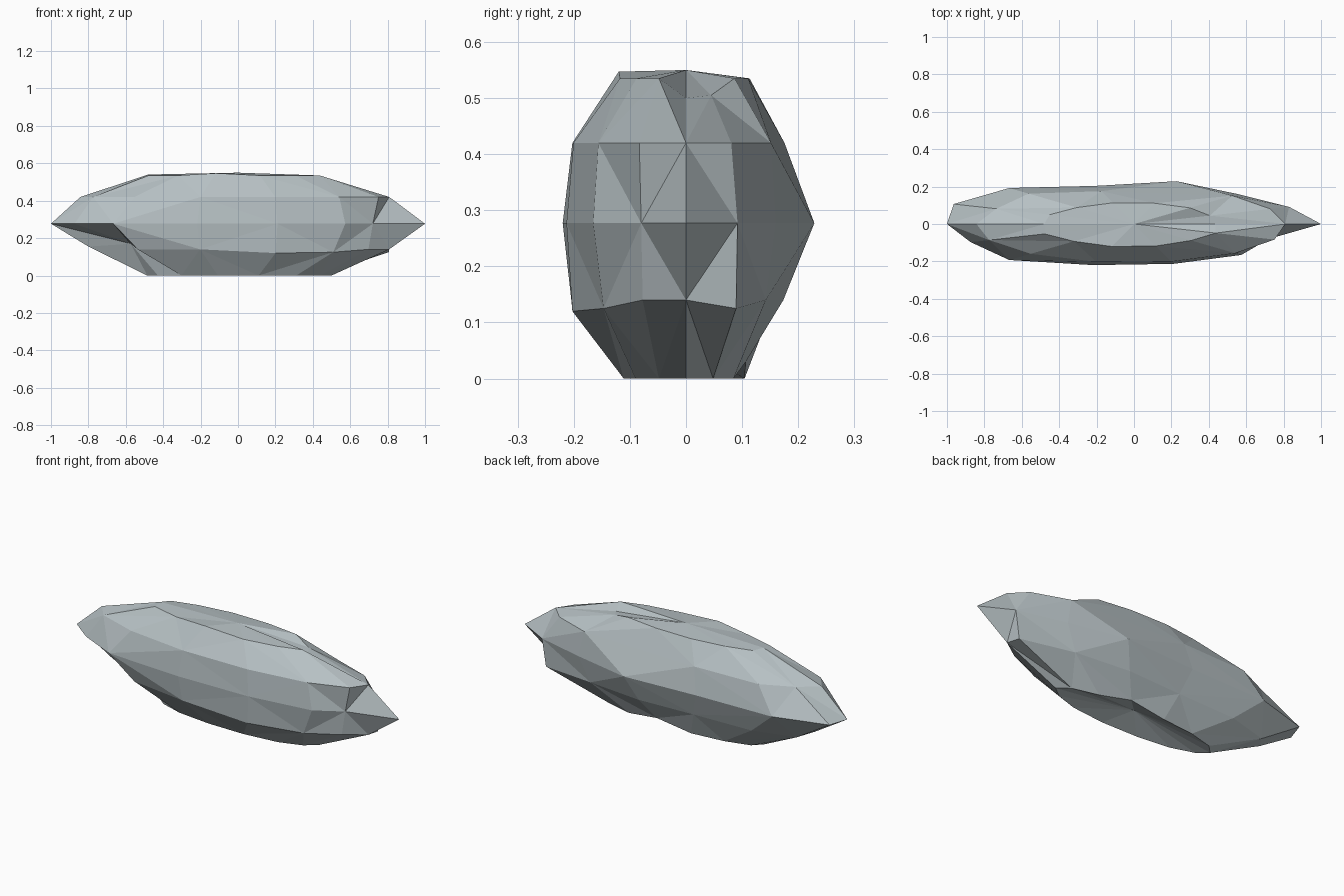
import bpy
import bmesh
from math import cos, sin, pi

cube = bpy.data.objects.get("Cube")
if cube:
    bpy.data.objects.remove(cube)

SIDES = 14
WIDTH = 0.23  # half depth relative to half length

# Each level: height, radius, and the dents and bulges around it in percent
levels = [
    (0.0, 0.485, [103, 100, 97, 98, 96, 98, 100, 100, 98, 100, 100, 102, 103, 100]),
    (0.14, 0.86, [94, 104, 92, 90, 82, 95, 96, 93, 74, 100, 106, 105, 95, 90]),
    (0.277, 1.0, [100, 92, 89, 102, 91, 107, 107, 100, 97, 107, 98, 95, 92, 80]),
    (0.42, 0.86, [94, 94, 98, 85, 91, 105, 95, 98, 100, 103, 105, 104, 101, 97]),
    (0.535, 0.5, [87, 90, 96, 99, 101, 98, 100, 96, 106, 103, 107, 105, 98, 97]),
]
# Small height changes: (level, side) -> offset
lifts = {(4, 0): -0.035, (4, 1): -0.03, (4, 10): 0.012, (4, 7): 0.005,
         (1, 1): -0.015, (1, 11): -0.02, (1, 12): -0.015, (1, 8): 0.03,
         (1, 7): 0.015, (0, 3): 0.03}

bm = bmesh.new()
rings = []
for row, (height, radius, dents) in enumerate(levels):
    ring = []
    for side, dent in enumerate(dents):
        angle = 2 * pi * side / SIDES
        reach = radius * dent / 100
        ring.append(bm.verts.new((reach * cos(angle), reach * WIDTH * sin(angle),
                                  height + lifts.get((row, side), 0))))
    rings.append(ring)

# Faceted sides, with alternating diagonals
for row in range(len(rings) - 1):
    low, high = rings[row], rings[row + 1]
    for a in range(SIDES):
        b = (a + 1) % SIDES
        if (a + row) % 2:
            bm.faces.new((low[a], low[b], high[b]))
            bm.faces.new((low[a], high[b], high[a]))
        else:
            bm.faces.new((low[a], low[b], high[a]))
            bm.faces.new((low[b], high[b], high[a]))

# Raised crown and hollow underside
crown = bm.verts.new((0, 0, 0.55))
hollow = bm.verts.new((0, 0, 0.06))
for a in range(SIDES):
    b = (a + 1) % SIDES
    bm.faces.new((rings[-1][a], rings[-1][b], crown))
    bm.faces.new((rings[0][b], rings[0][a], hollow))

bmesh.ops.recalc_face_normals(bm, faces=bm.faces)
mesh = bpy.data.meshes.new("rock")
bm.to_mesh(mesh)
bm.free()

# Pale grey stone
stone = bpy.data.materials.new("pale grey stone")
stone.use_nodes = True
colour = (0.47, 0.53, 0.55, 1)
stone.diffuse_color = colour
stone.node_tree.nodes["Principled BSDF"].inputs["Base Color"].default_value = colour
mesh.materials.append(stone)

rock = bpy.data.objects.new("rock", mesh)
bpy.context.collection.objects.link(rock)
